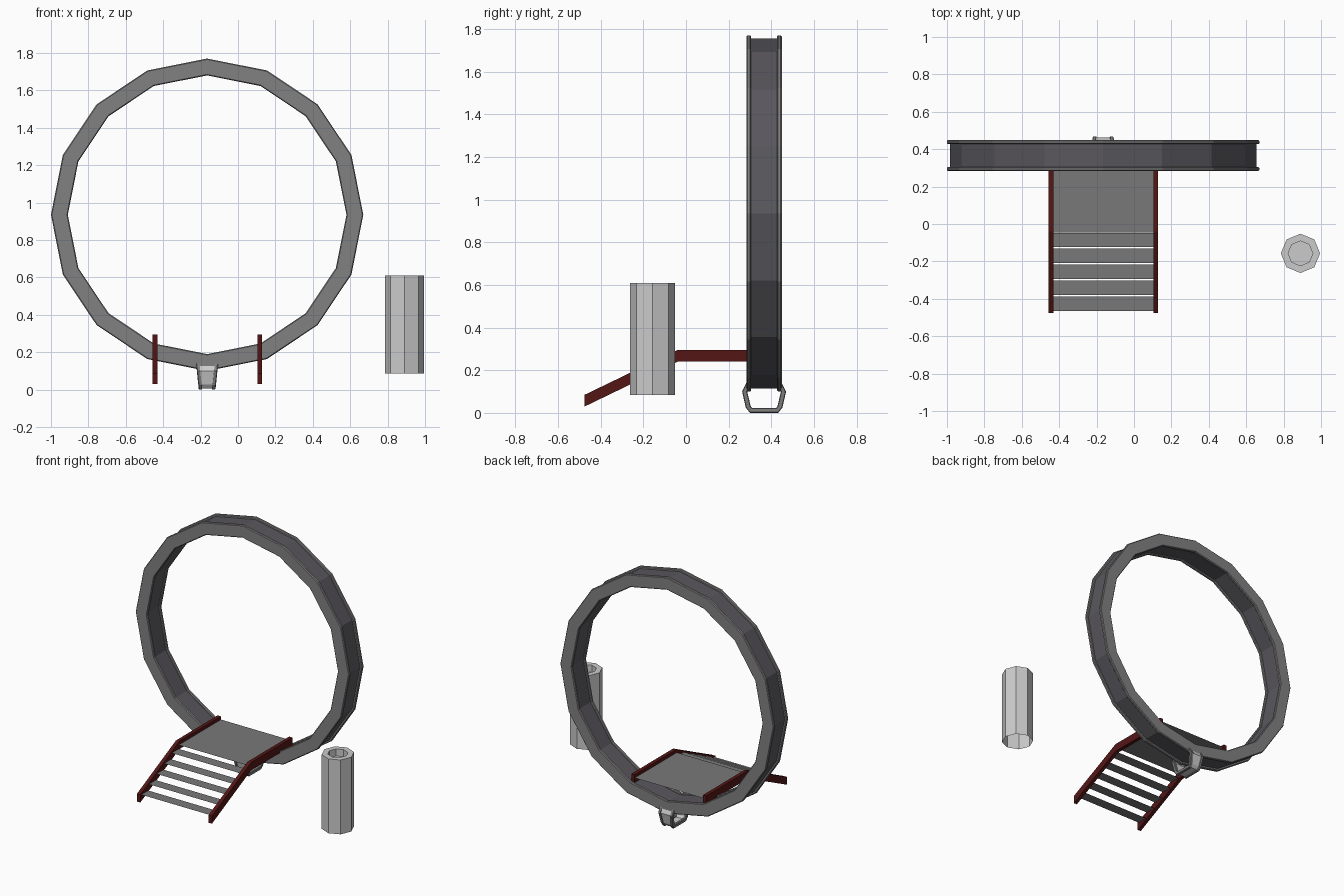
import bpy
import math

if "Cube" in bpy.data.objects:
    bpy.data.objects.remove(bpy.data.objects["Cube"])

CX, CZ = -0.165, 0.935   # ring centre


def material(name, rgb):
    m = bpy.data.materials.new(name)
    m.diffuse_color = (*rgb, 1)
    m.use_nodes = True
    m.node_tree.nodes["Principled BSDF"].inputs["Base Color"].default_value = m.diffuse_color
    return m


FRAME = material("dark_frame", (0.22, 0.22, 0.22))
BAND = material("dark_band", (0.10, 0.095, 0.11))
DECK = material("deck_grey", (0.19, 0.19, 0.19))
RED = material("dark_red", (0.09, 0.008, 0.008))


def mesh_object(name, verts, faces, mat=None):
    me = bpy.data.meshes.new(name)
    me.from_pydata(verts, [], faces)
    ob = bpy.data.objects.new(name, me)
    bpy.context.collection.objects.link(ob)
    if mat:
        me.materials.append(mat)
    bpy.context.view_layer.objects.active = ob
    bpy.ops.object.mode_set(mode='EDIT')
    bpy.ops.mesh.select_all(action='SELECT')
    bpy.ops.mesh.normals_make_consistent(inside=False)
    bpy.ops.object.mode_set(mode='OBJECT')
    return ob


def loft(name, rows, mat=None, loop=False, wrap=True, caps=False):
    """Skin equal rows of points; wrap closes each row, loop joins last row to first."""
    n, k = len(rows), len(rows[0])
    faces = [(i * k + j, i * k + (j + 1) % k,
              (i + 1) % n * k + (j + 1) % k, (i + 1) % n * k + j)
             for i in range(n if loop else n - 1) for j in range(k if wrap else k - 1)]
    if caps:
        faces += [tuple(range(k)), tuple(range((n - 1) * k, n * k))]
    return mesh_object(name, [p for r in rows for p in r], faces, mat)


def hoop(name, section, mat):
    """Revolve an (r, y) section around the ring axis in 16 flat segments."""
    rows = []
    for i in range(16):
        a = math.tau * i / 16
        rows.append([(CX + r * math.sin(a), y, CZ + r * math.cos(a)) for r, y in section])
    loft(name, rows, mat, loop=True)


# Big ring: recessed band between two chamfered flanges
hoop("ring_band", [(0.755, 0.30), (0.82, 0.30), (0.82, 0.432), (0.755, 0.432)], BAND)
for name, y0, y1 in (("ring_front_flange", 0.283, 0.305), ("ring_back_flange", 0.427, 0.449)):
    c = 0.005
    hoop(name, [(0.745, y0 + c), (0.745 + c, y0), (0.835 - c, y0), (0.835, y0 + c),
                (0.835, y1 - c), (0.835 - c, y1), (0.745 + c, y1), (0.745, y1 - c)], FRAME)

# Clamp under the ring: two U-shaped cheeks with a thin strap between
outer = [(0.285, 0.145), (0.263, 0.10), (0.28, 0.025), (0.30, 0.0)]
inner = [(0.302, 0.134), (0.287, 0.10), (0.303, 0.032), (0.309, 0.023)]
outer += [(0.732 - y, z) for y, z in reversed(outer)]
inner += [(0.732 - y, z) for y, z in reversed(inner)]


def clamp_rows(corners):
    """corners are (inset from half width, blend outer to inner, side)"""
    rows = []
    for (yo, zo), (yi, zi) in zip(outer, inner):
        half = 0.045 + 0.1 * zo
        rows.append([(CX + s * (half - d), yo + (yi - yo) * t, zo + (zi - zo) * t)
                     for d, t, s in corners])
    return rows


for side, s in (("left", -1), ("right", 1)):
    loft("clamp_cheek_" + side,
         clamp_rows([(0, 0.15, s), (0.004, 0, s), (0.018, 0, s),
                     (0.018, 1, s), (0.004, 1, s), (0, 0.85, s)]), FRAME, caps=True)
loft("clamp_strap", clamp_rows([(0.016, 0.3, -1), (0.016, 0.3, 1),
                                (0.016, 0.7, 1), (0.016, 0.7, -1)]), caps=True)

# Side rails of platform and stairs
rail = [(0.425, 0.295), (-0.04, 0.295), (-0.475, 0.085),
        (-0.475, 0.03), (-0.04, 0.24), (0.425, 0.24)]
for side, x in (("left", -0.457), ("right", 0.103)):
    rows = [[(x, t[0], t[1]), (x + 0.026, t[0], t[1]),
             (x + 0.026, b[0], b[1]), (x, b[0], b[1])]
            for t, b in zip(rail[:3], reversed(rail[3:]))]
    loft("side_rail_" + side, rows, RED, caps=True)


# Thin deck and five treads
def panel(name, y0, y1, z):
    xa, xb = -0.435, 0.107
    mesh_object(name, [(xa, y0, z), (xb, y0, z), (xb, y1, z), (xa, y1, z)], [(0, 1, 2, 3)], DECK)


panel("deck", -0.045, 0.425, 0.272)
for i in range(5):
    y = -0.085 - 0.085 * i
    panel(f"tread_{i + 1}", y - 0.039, y + 0.038, 0.267 + 0.483 * (y + 0.04))

# Eight-sided post, hollow at the top and open underneath
rows = []
for r, z in ((0.105, 0.085), (0.105, 0.61), (0.066, 0.61), (0.066, 0.56)):
    rows.append([(0.89 + r * math.cos(math.tau * j / 8),
                  -0.157 + r * math.sin(math.tau * j / 8), z) for j in range(8)])
post = loft("post", rows)
loft("post_cup_floor", [rows[3], [(0.89, -0.157, 0.56)] * 8])
